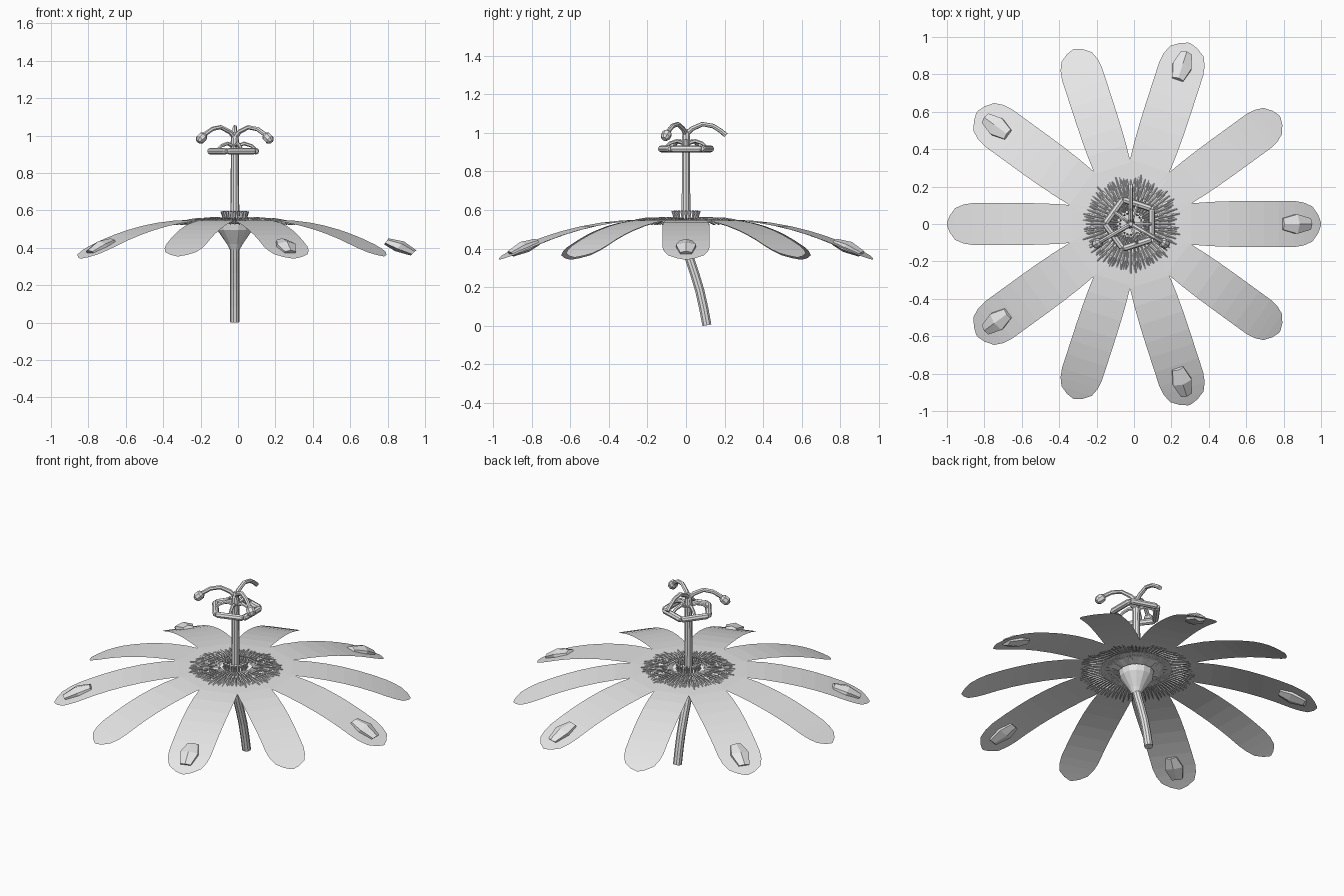
import bpy, bmesh, math, random
from mathutils import Vector

if "Cube" in bpy.data.objects:
    bpy.data.objects.remove(bpy.data.objects["Cube"])

random.seed(4)
CX = -0.017                      # flower axis
grey = bpy.data.materials.new("light grey")
grey.diffuse_color = (0.8, 0.8, 0.8, 1)
grey.use_nodes = True
grey.node_tree.nodes["Principled BSDF"].inputs["Base Color"].default_value = grey.diffuse_color


def finish(name, bm):
    me = bpy.data.meshes.new(name)
    bm.to_mesh(me)
    bm.free()
    me.materials.append(grey)
    ob = bpy.data.objects.new(name, me)
    ob.location.x = CX
    bpy.context.collection.objects.link(ob)
    return ob


def polar(r, a, z, side=0.0):
    """Point at radius r on direction a, shifted sideways."""
    return Vector((r * math.cos(a) - side * math.sin(a),
                   r * math.sin(a) + side * math.cos(a), z))


def tube(bm, pts, radii, sides=8):
    """Closed faceted tube through points, one radius per point."""
    pts = [Vector(p) for p in pts]
    rings = []
    ref = None
    for i, p in enumerate(pts):
        d = (pts[min(i + 1, len(pts) - 1)] - pts[max(i - 1, 0)]).normalized()
        if ref is None:
            ref = Vector((1, 0, 0)) if abs(d.z) > 0.7 else Vector((0, 0, 1))
        u = (ref - d * ref.dot(d)).normalized()
        ref = u
        v = d.cross(u)
        rings.append([bm.verts.new(p + radii[i] * (u * math.cos(2 * math.pi * k / sides)
                      + v * math.sin(2 * math.pi * k / sides))) for k in range(sides)])
    for a, b in zip(rings, rings[1:]):
        for k in range(sides):
            n = (k + 1) % sides
            bm.faces.new((a[k], a[n], b[n], b[k]))
    bm.faces.new(rings[0][::-1])
    bm.faces.new(rings[-1])


def arch(r, length, drop):
    """Height of the drooping petal surface."""
    t = max(0, (r - 0.2) / (length - 0.2))
    return 0.55 - drop * t * t - (0.02 if r < 0.1 else 0)


def petal(name, a, length, half, drop):
    bm = bmesh.new()
    # (fraction of length, fraction of half width)
    outline = [(0.06, 0.4), (0.13, 0.62), (0.22, 0.78), (0.32, 0.9), (0.42, 0.96),
               (0.52, 0.99), (0.62, 1), (0.70, 1), (0.78, 1), (0.86, 1),
               (0.91, 0.93), (0.955, 0.76), (0.985, 0.4), (1, 0.06)]
    rows = []
    for f, w in outline:
        r = f * length
        rows.append([bm.verts.new(polar(r, a, arch(r, length, drop), s * w * half))
                     for s in (-1, -0.5, 0, 0.5, 1)])
    for p, q in zip(rows, rows[1:]):
        for k in range(4):
            bm.faces.new((p[k], q[k], q[k + 1], p[k + 1]))
    finish(name, bm)


# Ten strap-shaped petals: broader sepals alternate with petals
for k in range(10):
    a = math.radians(36 * k)
    if k % 2 == 0:
        petal(f"sepal_{k // 2 + 1}", a, 1.017, 0.123, 0.207)
        # stubby faceted awn through each sepal tip
        bm = bmesh.new()
        rr = (0.81, 0.88, 0.955)
        pts = [polar(r, a, arch(r, 1.017, 0.207) + dz) for r, dz in zip(rr, (0, 0.004, 0))]
        tube(bm, pts, (0.035, 0.06, 0.035), 6)
        # squash it so it hugs the sepal
        for v in bm.verts:
            r = v.co.x * math.cos(a) + v.co.y * math.sin(a)
            m = arch(r, 1.017, 0.207)
            v.co.z = m + (v.co.z - m) * 0.55
        finish(f"awn_{k // 2 + 1}", bm)
    else:
        petal(f"petal_{k // 2 + 1}", a, 0.983, 0.112, 0.195)

# Corona: two rings of fine needles
for name, count, r0, r1, z0, z1 in (("outer_corona", 80, 0.2, 0.325, 0.55, 0.525),
                                    ("middle_corona", 60, 0.15, 0.26, 0.553, 0.548),
                                    ("inner_corona", 44, 0.07, 0.18, 0.552, 0.556)):
    bm = bmesh.new()
    for i in range(count):
        a = 2 * math.pi * i / count
        e = r1 + random.uniform(-0.025, 0.008)
        tube(bm, [polar(r0, a, z0), polar((r0 + e) / 2, a, (z0 + z1) / 2 + 0.004), polar(e, a, z1)],
             (0.005, 0.006, 0.003), 5)
    finish(name, bm)

# Ring of short upright pegs round the column
bm = bmesh.new()
for i in range(20):
    a = 2 * math.pi * i / 20
    tube(bm, [polar(0.06, a, 0.53), polar(0.062, a, 0.57), polar(0.068, a, 0.595)],
         (0.007, 0.007, 0.009), 6)
finish("peg_ring", bm)

# Cup under the flower
bm = bmesh.new()
tube(bm, [(0, 0, z) for z in (0.39, 0.42, 0.46, 0.495, 0.53)],
     (0.026, 0.042, 0.07, 0.094, 0.1), 14)
finish("cup", bm)

# Curved stem
bm = bmesh.new()
tube(bm, [(0, 0.108, 0.003), (0, 0.092, 0.09), (0, 0.072, 0.18), (0, 0.045, 0.27),
          (0, 0.018, 0.35), (0, 0, 0.41)], [0.025] * 6, 10)
for v in bm.verts:
    v.co.z = max(v.co.z, 0)
finish("stem", bm)

# Central column and ovary
bm = bmesh.new()
tube(bm, [(0, 0, z) for z in (0.5, 0.7, 0.9, 0.95, 0.99, 1.02)],
     (0.025, 0.023, 0.021, 0.024, 0.02, 0.01), 10)
finish("column", bm)

# Five stamens, their anthers lying end to end as a pentagon
for k in range(5):
    a = math.radians(72 * k)
    bm = bmesh.new()
    tube(bm, [polar(0, a, 0.94), polar(0.05, a, 0.958), polar(0.09, a, 0.945),
              polar(0.115, a, 0.922)], (0.01, 0.01, 0.009, 0.008), 6)
    finish(f"filament_{k + 1}", bm)
    bm = bmesh.new()
    tube(bm, [polar(0.112, a, 0.917, s) for s in (-0.08, -0.07, 0.07, 0.08)],
         (0.012, 0.018, 0.018, 0.012), 8)
    finish(f"anther_{k + 1}", bm)

# Three arching styles; the two front ones carry a stigma knob
for k, deg in enumerate((90, 210, 330)):
    a = math.radians(deg)
    bm = bmesh.new()
    tube(bm, [polar(0, a, 0.99), polar(0.03, a, 1.02), polar(0.085, a, 1.045),
              polar(0.14, a, 1.035), polar(0.18, a, 1.01), polar(0.207, a, 0.987)],
         (0.013, 0.013, 0.012, 0.012, 0.012, 0.013), 7)
    finish(f"style_{k + 1}", bm)
    if k:
        bm = bmesh.new()
        tube(bm, [polar(0.185, a, 1.005), polar(0.195, a, 0.996), polar(0.215, a, 0.978),
                  polar(0.226, a, 0.967)], (0.015, 0.026, 0.026, 0.014), 8)
        finish(f"stigma_{k}", bm)
